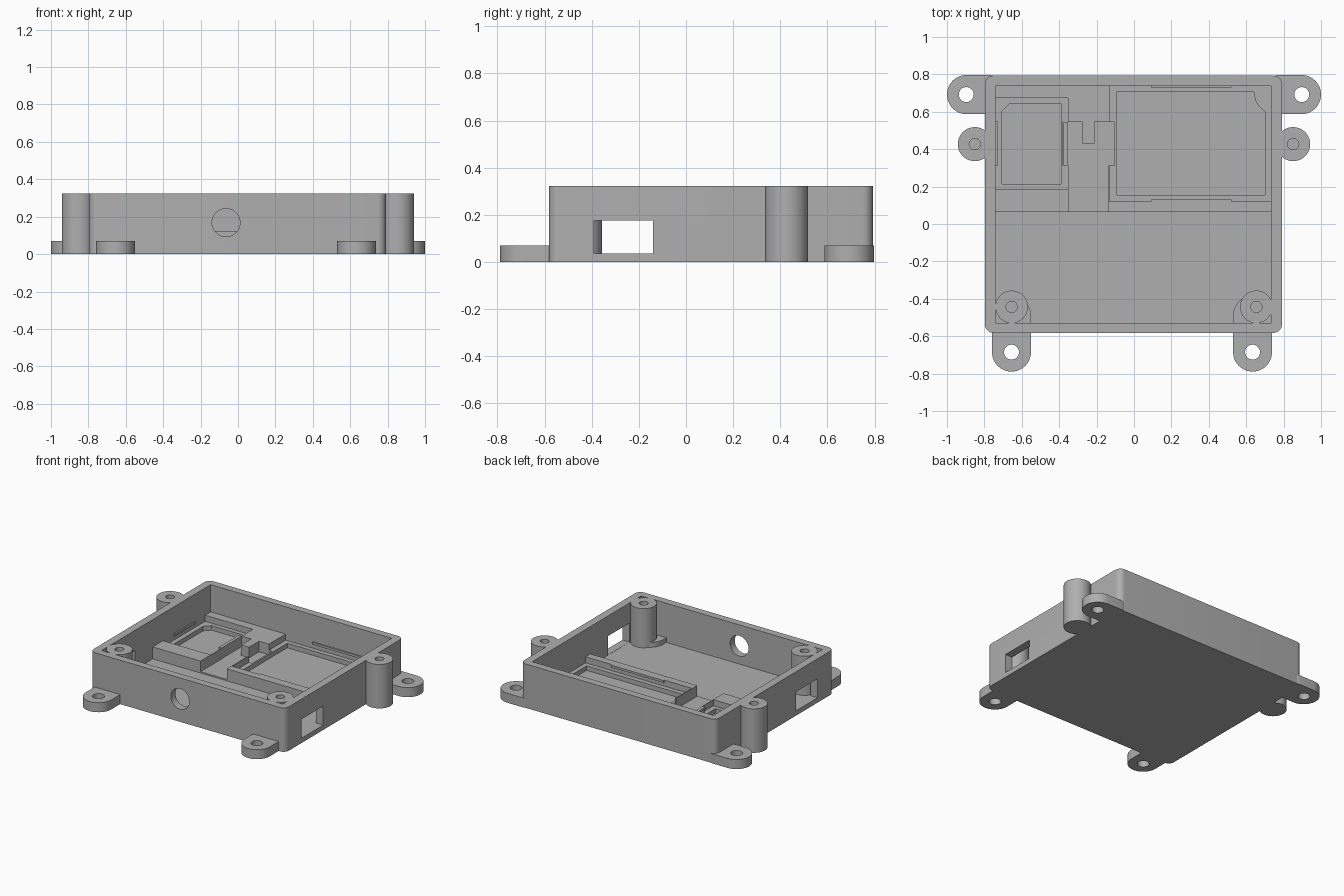
import bpy, bmesh, math

old = bpy.data.objects.get("Cube")
if old:
    bpy.data.objects.remove(old, do_unlink=True)

grey = bpy.data.materials.new("plain grey")
grey.use_nodes = True
grey.diffuse_color = (0.43, 0.43, 0.43, 1)
grey.node_tree.nodes["Principled BSDF"].inputs["Base Color"].default_value = grey.diffuse_color

RIM, FLOOR, TRAY, LEDGE, POCKET, EAR = 0.323, 0.035, 0.123, 0.078, 0.045, 0.07
OVER = 0.5   # height cutters reach above the part


def prism(name, points, z0, z1):
    """Extrude a closed outline between two heights."""
    bm = bmesh.new()
    face = bm.faces.new([bm.verts.new((x, y, z0)) for x, y in points])
    new = bmesh.ops.extrude_face_region(bm, geom=[face])["geom"]
    bmesh.ops.translate(bm, vec=(0, 0, z1 - z0),
                        verts=[v for v in new if isinstance(v, bmesh.types.BMVert)])
    bmesh.ops.recalc_face_normals(bm, faces=bm.faces)
    mesh = bpy.data.meshes.new(name)
    bm.to_mesh(mesh)
    bm.free()
    mesh.materials.append(grey)
    obj = bpy.data.objects.new(name, mesh)
    bpy.context.collection.objects.link(obj)
    return obj


def rect(x0, x1, y0, y1):
    return [(x0, y0), (x1, y0), (x1, y1), (x0, y1)]


def arc(cx, cy, r, start, end, steps):
    angles = [math.radians(start + (end - start) * i / steps) for i in range(steps + 1)]
    return [(cx + r * math.cos(a), cy + r * math.sin(a)) for a in angles]


def circle(cx, cy, r):
    return arc(cx, cy, r, 0, 360, 48)[:-1]


def capsule(a, b, r):
    """Slot outline with round ends centred on a and b."""
    t = math.degrees(math.atan2(b[1] - a[1], b[0] - a[0]))
    return arc(*a, r, t + 90, t + 270, 24) + arc(*b, r, t - 90, t + 90, 24)


def rounded(x0, x1, y0, y1, r):
    return (arc(x1 - r, y1 - r, r, 0, 90, 8) + arc(x0 + r, y1 - r, r, 90, 180, 8)
            + arc(x0 + r, y0 + r, r, 180, 270, 8) + arc(x1 - r, y0 + r, r, 270, 360, 8))


def cut(obj, *cutters):
    """Subtract the cutters and remove them."""
    bpy.context.view_layer.objects.active = obj
    for c in cutters:
        c.hide_render = True
        mod = obj.modifiers.new("cut", "BOOLEAN")
        mod.operation, mod.solver, mod.object = "DIFFERENCE", "EXACT", c
        bpy.ops.object.modifier_apply(modifier=mod.name)
        bpy.data.objects.remove(c, do_unlink=True)
    return obj


# Case: rounded tray-shaped shell with side windows and a round front port
case = prism("case_shell", rounded(-0.797, 0.791, -0.582, 0.793, 0.045), 0, RIM)
port = prism("port_cutter", circle(0, 0, 0.075), -0.1, 0.1)
port.rotation_euler.x = math.pi / 2
port.location = (-0.064, -0.56, 0.168)
bpy.context.view_layer.update()
cut(case,
    prism("cavity_cutter", rect(-0.74, 0.733, -0.528, 0.739), FLOOR, OVER),
    prism("window_cutter", rect(-0.95, 0.95, -0.39, -0.14), FLOOR + 0.001, 0.175),
    port)

# Raised insert with two stepped board pockets and a wiring channel
tray = prism("board_tray", rect(-0.75, 0.745, 0.065, 0.75), 0.02, TRAY)
small_pocket = [(-0.705, 0.215), (-0.39, 0.215), (-0.39, 0.643), (-0.665, 0.643), (-0.705, 0.603)]
large_pocket = [(-0.093, 0.155), (0.70, 0.155), (0.70, 0.60)] \
    + arc(0.755, 0.70, 0.112, 235, 185, 6) + [(0.642, 0.705), (-0.093, 0.705)]
channel = [(-0.35, 0.0), (-0.137, 0.0), (-0.137, 0.313), (-0.105, 0.313), (-0.105, 0.545),
           (-0.21, 0.545), (-0.21, 0.43), (-0.275, 0.43), (-0.275, 0.545),
           (-0.38, 0.545), (-0.38, 0.313), (-0.35, 0.313)]
cut(tray,
    prism("small_ledge_cutter", rect(-0.76, -0.352, 0.185, 0.675), LEDGE, OVER),
    prism("large_ledge_cutter", rect(-0.13, 0.76, 0.12, 0.76), LEDGE, OVER),
    prism("small_pocket_cutter", small_pocket, POCKET, OVER),
    prism("large_pocket_cutter", large_pocket, POCKET, OVER),
    prism("channel_cutter", channel, POCKET, OVER))

# Clip wall and thin snap ridges that hold the boards
prism("clip_wall", rect(-0.368, -0.352, 0.313, 0.545), 0.04, TRAY)
prism("clip_ridge", rect(-0.376, -0.36, 0.313, 0.545), 0.107, TRAY)
prism("side_ridge", rect(-0.745, -0.73, 0.31, 0.55), 0.11, 0.126)
prism("back_ridge", rect(0.09, 0.52, 0.729, 0.745), 0.11, 0.126)
prism("bar_ridge", rect(0.09, 0.52, 0.115, 0.13), 0.107, TRAY)

# Mounting ears, outer screw tubes and inner screw posts on each side
for side, s in (("right", -1), ("left", 1)):
    fx = 0.634 if s > 0 else -0.655
    cut(prism("back_ear_" + side, capsule((s * 0.895, 0.692), (s * 0.78, 0.692), 0.105), 0, EAR),
        prism("hole_cutter", circle(s * 0.897, 0.692, 0.04), -0.1, OVER))
    cut(prism("front_ear_" + side, capsule((fx, -0.685), (fx, -0.488), 0.104), 0, EAR),
        prism("hole_cutter", circle(fx, -0.685, 0.04), -0.1, OVER))
    cut(prism("screw_tube_" + side, circle(s * 0.851, 0.427, 0.091), 0, RIM),
        prism("hole_cutter", circle(s * 0.851, 0.427, 0.03), 0.08, OVER))
    cut(prism("screw_post_" + side, circle(s * 0.654, -0.443, 0.087), 0.02, RIM),
        prism("hole_cutter", circle(s * 0.654, -0.443, 0.03), 0.08, OVER))

# Smooth the round walls, keep the edges crisp
bpy.ops.object.select_all(action="DESELECT")
for obj in bpy.context.collection.objects:
    if obj.type == "MESH" and grey.name in obj.data.materials:
        obj.select_set(True)
        bpy.context.view_layer.objects.active = obj
bpy.ops.object.shade_smooth_by_angle(angle=math.radians(30))
